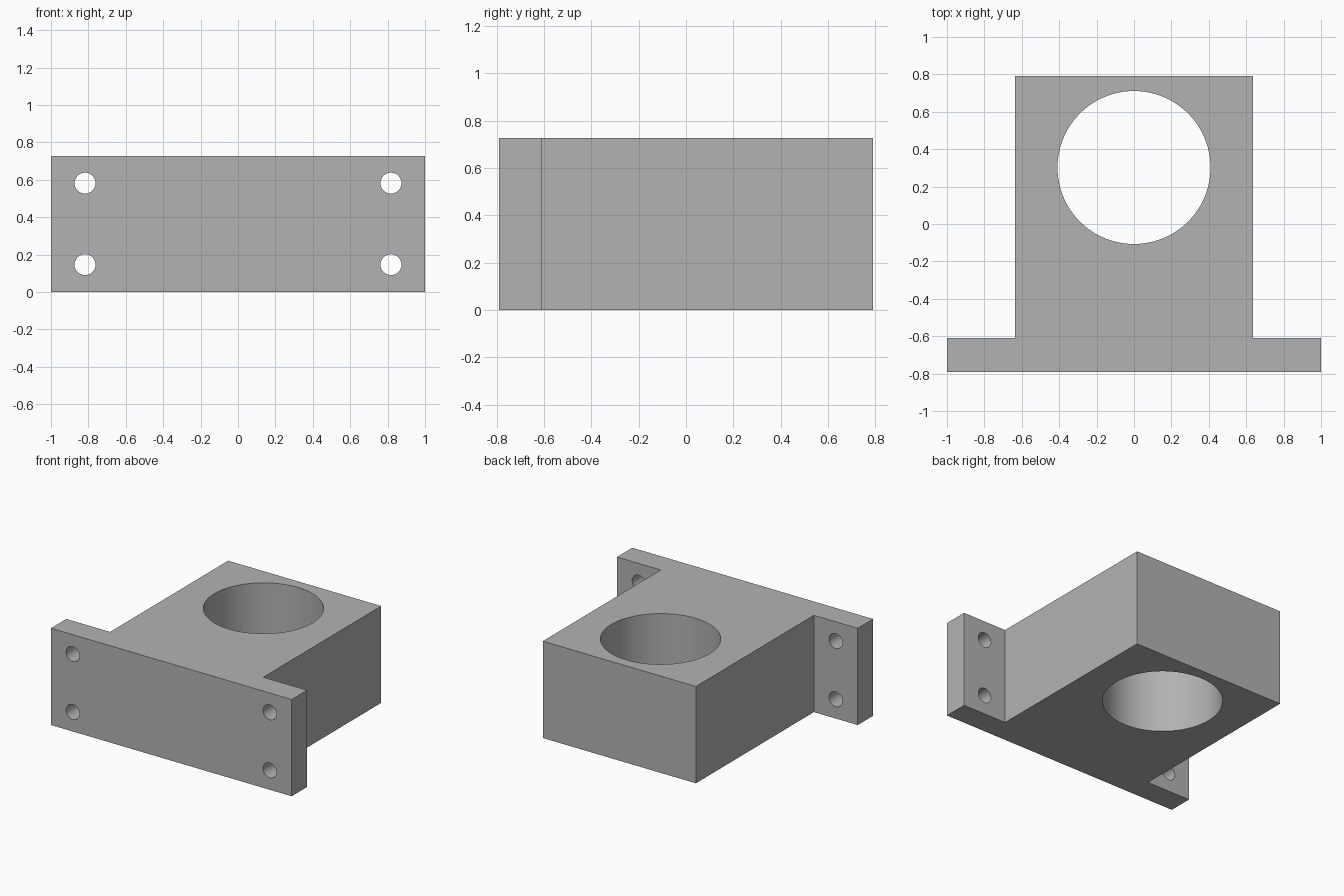
import bpy
import bmesh
import math

cube = bpy.data.objects.get("Cube")
if cube:
    bpy.data.objects.remove(cube, do_unlink=True)

HEIGHT = 0.727
HALF_DEPTH = 0.791
FLANGE_BACK = -0.609
BODY_HALF = 0.636

# Single grey material
grey = bpy.data.materials.new("plain grey")
grey.use_nodes = True
colour = (0.45, 0.45, 0.45, 1)
grey.diffuse_color = colour
grey.node_tree.nodes["Principled BSDF"].inputs["Base Color"].default_value = colour

# T-shaped bracket: half outline mirrored across x, then extruded upwards
half = [(1, -HALF_DEPTH), (1, FLANGE_BACK), (BODY_HALF, FLANGE_BACK), (BODY_HALF, HALF_DEPTH)]
outline = half + [(-x, y) for x, y in reversed(half)]
bm = bmesh.new()
base = bm.faces.new([bm.verts.new((x, y, 0)) for x, y in outline])
top = bmesh.ops.extrude_face_region(bm, geom=[base])["geom"]
bmesh.ops.translate(bm, vec=(0, 0, HEIGHT), verts=[v for v in top if isinstance(v, bmesh.types.BMVert)])
bmesh.ops.recalc_face_normals(bm, faces=bm.faces)
mesh = bpy.data.meshes.new("mounting_bracket")
bm.to_mesh(mesh)
bm.free()
mesh.materials.append(grey)
bracket = bpy.data.objects.new("mounting_bracket", mesh)
bpy.context.collection.objects.link(bracket)


def drill(radius, length, location, rotation=(0, 0, 0), sides=64):
    """Cut a round through hole in the bracket."""
    bpy.ops.mesh.primitive_cylinder_add(vertices=sides, radius=radius, depth=length,
                                        location=location, rotation=rotation)
    cutter = bpy.context.object
    cutter.name = "hole_cutter"
    cutter.hide_render = True
    cutter.data.materials.append(grey)
    bpy.ops.object.select_all(action="DESELECT")
    bracket.select_set(True)
    bpy.context.view_layer.objects.active = bracket
    cut = bracket.modifiers.new("hole", "BOOLEAN")
    cut.operation = "DIFFERENCE"
    cut.solver = "EXACT"
    cut.object = cutter
    bpy.ops.object.modifier_apply(modifier=cut.name)
    bpy.data.objects.remove(cutter, do_unlink=True)


# Large vertical bore
drill(0.409, 2, (0, 0.302, HEIGHT / 2), sides=96)

# Four screw holes through the flange
for x in (-0.818, 0.818):
    for z in (0.146, 0.582):
        drill(0.056, 0.4, (x, -0.7, z), (math.pi / 2, 0, 0), sides=32)

# Smooth hole walls with crisp edges
bpy.ops.object.select_all(action="DESELECT")
bracket.select_set(True)
bpy.context.view_layer.objects.active = bracket
bpy.ops.object.shade_smooth_by_angle(angle=math.radians(30))
